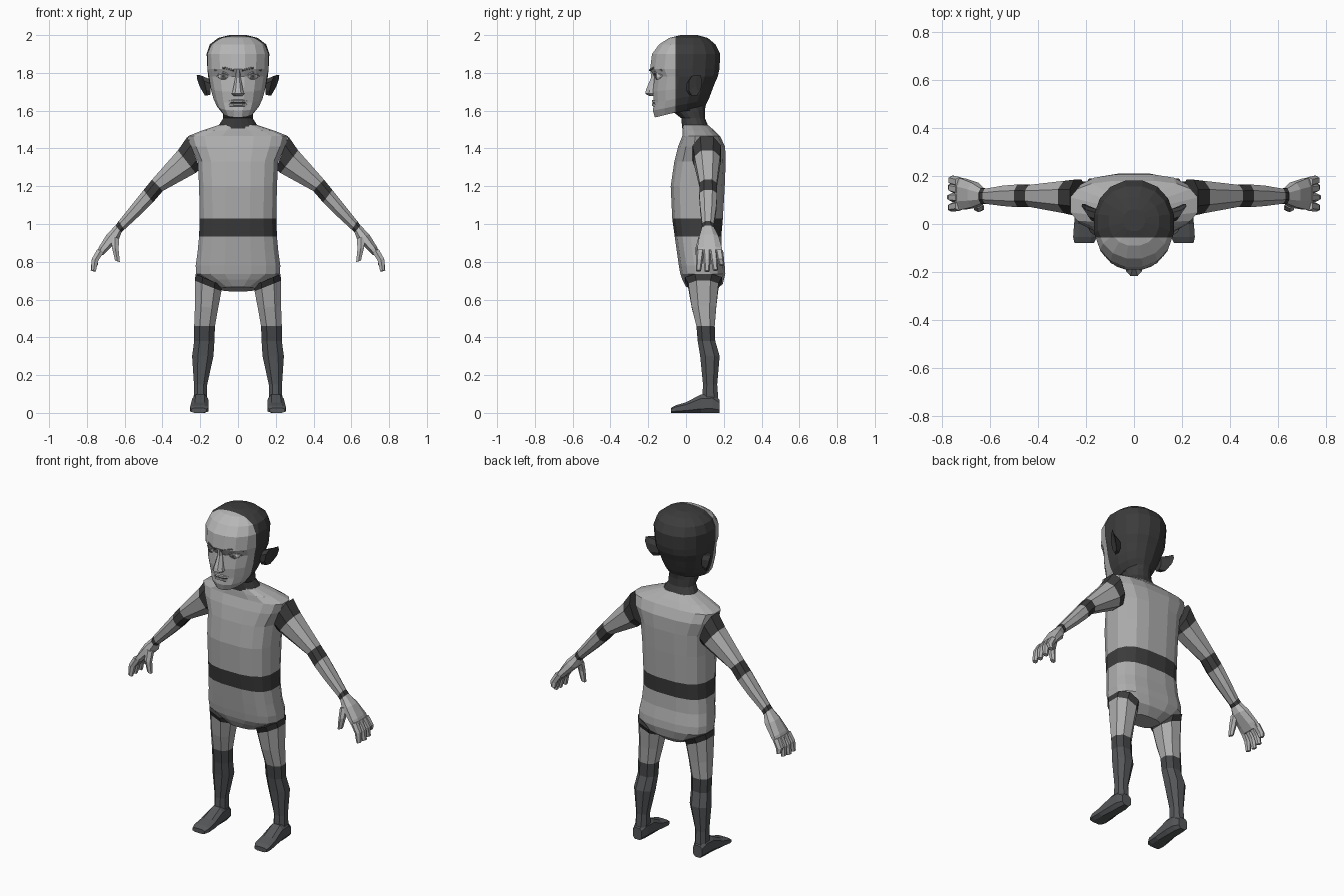
import bpy, bmesh, math
from mathutils import Vector

cube = bpy.data.objects.get("Cube")
if cube:
    bpy.data.objects.remove(cube, do_unlink=True)


def material(name, r, g, b):
    m = bpy.data.materials.new(name)
    m.use_nodes = True
    m.diffuse_color = (r, g, b, 1)
    m.node_tree.nodes["Principled BSDF"].inputs["Base Color"].default_value = (r, g, b, 1)
    return m


SKIN = material("light grey skin", .47, .47, .47)
BODY = material("light grey body", .42, .42, .42)
DARK = material("charcoal", .045, .045, .045)
KNEE = material("dark grey knee", .06, .062, .065)
SHIN = material("slate grey", .09, .095, .1)
WHITE = material("eye white", .62, .62, .62)
IRIS = material("iris grey", .16, .16, .16)


def ring(c, u, v, n=8, p=2.3):
    """Rounded cross-section around c that fills the half axes u and v."""
    pts = []
    for i in range(n):
        a = 2 * math.pi * (i + .5) / n
        cs, sn = math.cos(a), math.sin(a)
        pts.append((math.copysign(abs(cs) ** (2 / p), cs),
                    math.copysign(abs(sn) ** (2 / p), sn)))
    m = max(x for x, y in pts)
    return [Vector(c) + Vector(u) * (x / m) + Vector(v) * (y / m) for x, y in pts]


def level(z, x0, x1, y0, y1, tx=0, ty=0, n=8, p=2.3):
    """Horizontal section, optionally tilted along x or y."""
    return ring(((x0 + x1) / 2, (y0 + y1) / 2, z),
                ((x1 - x0) / 2, 0, tx), (0, (y1 - y0) / 2, ty), n, p)


def limb(top, low, y0, y1):
    """Section of a slanting limb between an upper and a lower (x, z) edge."""
    return ring(((top[0] + low[0]) / 2, (y0 + y1) / 2, (top[1] + low[1]) / 2),
                ((top[0] - low[0]) / 2, 0, (top[1] - low[1]) / 2), (0, (y1 - y0) / 2, 0))


def finish(name, bm, mats, mirror):
    bmesh.ops.recalc_face_normals(bm, faces=bm.faces)
    me = bpy.data.meshes.new(name)
    bm.to_mesh(me)
    bm.free()
    for m in mats:
        me.materials.append(m)
    ob = bpy.data.objects.new(name, me)
    bpy.context.collection.objects.link(ob)
    if mirror:
        mod = ob.modifiers.new("Mirror", "MIRROR")
        mod.use_mirror_merge = False
    return ob


def loft(name, rings, mats, bands=None, mirror=False, cut_y=None):
    """Skin the rings; bands picks a material index per gap."""
    bm = bmesh.new()
    rows = [[bm.verts.new(p) for p in r] for r in rings]
    n = len(rows[0])
    bands = bands or [0] * (len(rows) - 1)
    for a, b, mi in zip(rows, rows[1:], bands):
        for i in range(n):
            j = (i + 1) % n
            bm.faces.new((a[i], a[j], b[j], b[i])).material_index = mi
    bm.faces.new(rows[0]).material_index = bands[0]
    bm.faces.new(rows[-1]).material_index = bands[-1]
    if cut_y is not None:
        # Everything in front of the cut is face, everything behind is hair
        bmesh.ops.bisect_plane(bm, geom=bm.verts[:] + bm.edges[:] + bm.faces[:],
                               plane_co=(0, cut_y, 0), plane_no=(0, 1, 0))
        for f in bm.faces:
            f.material_index = 0 if f.calc_center_median().y < cut_y else 1
    return finish(name, bm, mats, mirror)


def strip(name, pts, ry, rz, mat, mirror=False):
    loft(name, [ring(p, (0, ry, 0), (0, 0, rz), 6) for p in pts], [mat], mirror=mirror)


# Head with neck: height, half width, front, back, back-to-front rise
HEAD = [(1.515, .105, -.02, .115, .01), (1.56, .078, -.025, .1, 0),
        (1.6, .08, -.07, .1, .005), (1.597, .085, -.165, .105, .033),
        (1.63, .112, -.175, .12, .03), (1.67, .13, -.17, .135, .03),
        (1.72, .144, -.175, .15, .02), (1.78, .158, -.167, .168, 0),
        (1.82, .162, -.19, .177, 0), (1.9, .166, -.18, .181, 0),
        (1.95, .15, -.143, .157, 0), (1.985, .105, -.09, .115, 0),
        (2.0, .045, -.03, .06, 0)]
loft("head", [level(z, -w, w, a, b, 0, t, 16, 2.15) for z, w, a, b, t in HEAD],
     [SKIN, DARK], cut_y=-.056)

# Ears
loft("ear", [ring((.145, .03, 1.725), (0, .028, 0), (0, 0, .04)),
             ring((.183, .045, 1.732), (.01, .03, 0), (.012, 0, .052)),
             ring((.2, .068, 1.748), (.01, .015, 0), (.014, 0, .042))],
     [DARK], mirror=True)

# Nose
loft("nose", [level(1.815, -.014, .014, -.188, -.14), level(1.775, -.014, .014, -.185, -.14),
              level(1.71, -.027, .027, -.212, -.14), level(1.69, -.034, .034, -.216, -.14),
              level(1.678, -.022, .022, -.195, -.14)], [SKIN])

# Brows, lids, mouth
strip("brow", [(.022, -.186, 1.815), (.075, -.168, 1.827), (.125, -.123, 1.815)],
      .009, .006, IRIS, True)
strip("eyelid", [(.04, -.153, 1.787), (.077, -.158, 1.803), (.113, -.122, 1.787)],
      .012, .005, SKIN, True)
for label, z, y, h, mat in (("upper_lip", 1.65, -.177, .007, SKIN),
                            ("mouth_line", 1.641, -.174, .004, DARK),
                            ("lower_lip", 1.631, -.176, .008, SKIN)):
    strip(label, [(-.056, y + .028, z - .003), (-.025, y + .004, z), (.025, y + .004, z),
                  (.056, y + .028, z - .003)], .008, h, mat)

# Eyes: pupil, iris and white as concentric bands
eye_rings = []
for y, r in ((-.16, .007), (-.158, .015), (-.15, .025), (-.13, .032), (-.11, .02)):
    eye_rings.append(ring((.077, y, 1.782), (r, r * .35, 0), (0, 0, min(r, .018)), 12, 2))
pupil = ring((.077, -.161, 1.782), (.003, .001, 0), (0, 0, .003), 12, 2)
loft("eye", [pupil] + eye_rings, [DARK, IRIS, WHITE], [0, 1, 2, 2, 2], True)

# Torso: height, half width, front, back, tilt
TORSO = [(.655, .09, -.0, .15, -.012), (.695, .165, -.02, .195, -.012),
         (.735, .222, -.03, .208, 0), (.78, .224, -.038, .205, 0),
         (.85, .214, -.048, .19, 0), (.935, .206, -.06, .187, 0),
         (1.03, .203, -.073, .195, 0), (1.2, .206, -.081, .205, 0),
         (1.33, .213, -.062, .21, 0), (1.41, .25, -.042, .207, 0),
         (1.465, .266, -.02, .18, 0), (1.495, .19, -.018, .15, 0),
         (1.525, .1, -.015, .115, 0)]
loft("torso", [level(z, -w, w, a, b, 0, t, 16, 2.8) for z, w, a, b, t in TORSO],
     [BODY, DARK], [0, 0, 0, 0, 0, 1, 0, 0, 0, 0, 0, 0], False)

# Arms with dark shoulder, elbow and wrist bands
loft("arm", [limb((.268, 1.462), (.2, 1.29), .035, .185),
             limb((.318, 1.39), (.225, 1.27), .045, .18),
             limb((.455, 1.235), (.398, 1.175), .072, .163),
             limb((.5, 1.18), (.45, 1.115), .07, .165),
             limb((.56, 1.105), (.515, 1.05), .075, .16),
             limb((.632, 1.015), (.602, .97), .085, .147),
             limb((.648, .992), (.618, .955), .083, .15)],
     [BODY, DARK], [1, 0, 1, 0, 0, 1], True)

# Hands
loft("palm", [limb((.648, .993), (.617, .955), .085, .148),
              limb((.695, .945), (.632, .915), .07, .172),
              limb((.735, .88), (.69, .86), .06, .19),
              limb((.75, .845), (.715, .835), .06, .192)], [SKIN], mirror=True)


def finger(name, path, r):
    rings = [ring(p, (r * s, 0, r * s * .3), (0, r * s, 0), 6)
             for p, s in zip(path, (1.1, 1, .7))]
    loft(name, rings, [SKIN], mirror=True)


for label, y, tip_y, tip_x, tip_z in (("index_finger", .076, .066, .765, .752),
                                      ("middle_finger", .11, .112, .768, .75),
                                      ("ring_finger", .144, .156, .764, .756),
                                      ("little_finger", .175, .19, .755, .782)):
    finger(label, [(.727, y, .86), (.757, (y + tip_y) / 2, .81), (tip_x, tip_y, tip_z)], .017)
finger("thumb", [(.65, .088, .93), (.65, .07, .87), (.638, .068, .802)], .018)

# Legs with dark hip band, knee and shin
loft("leg", [level(.705, .085, .225, -.005, .19, .03),
             level(.672, .088, .228, .012, .172, .028),
             level(.56, .105, .228, .03, .16, .005),
             level(.46, .122, .232, .055, .152), level(.38, .125, .232, .062, .155),
             level(.3, .13, .243, .075, .178), level(.15, .163, .233, .09, .165),
             level(.06, .163, .235, .085, .172)],
     [BODY, DARK, KNEE, SHIN], [1, 0, 0, 2, 3, 3, 3], True)

# Feet: depth, inner x, outer x, height
FOOT = [(.178, .172, .232, .07), (.14, .16, .24, .1), (.08, .158, .242, .098),
        (.0, .155, .25, .056), (-.055, .155, .254, .04), (-.08, .167, .248, .026)]
loft("foot", [ring(((a + b) / 2, y, h / 2), ((b - a) / 2, 0, 0), (0, 0, h / 2), 8, 3)
              for y, a, b, h in FOOT], [SHIN], mirror=True)
